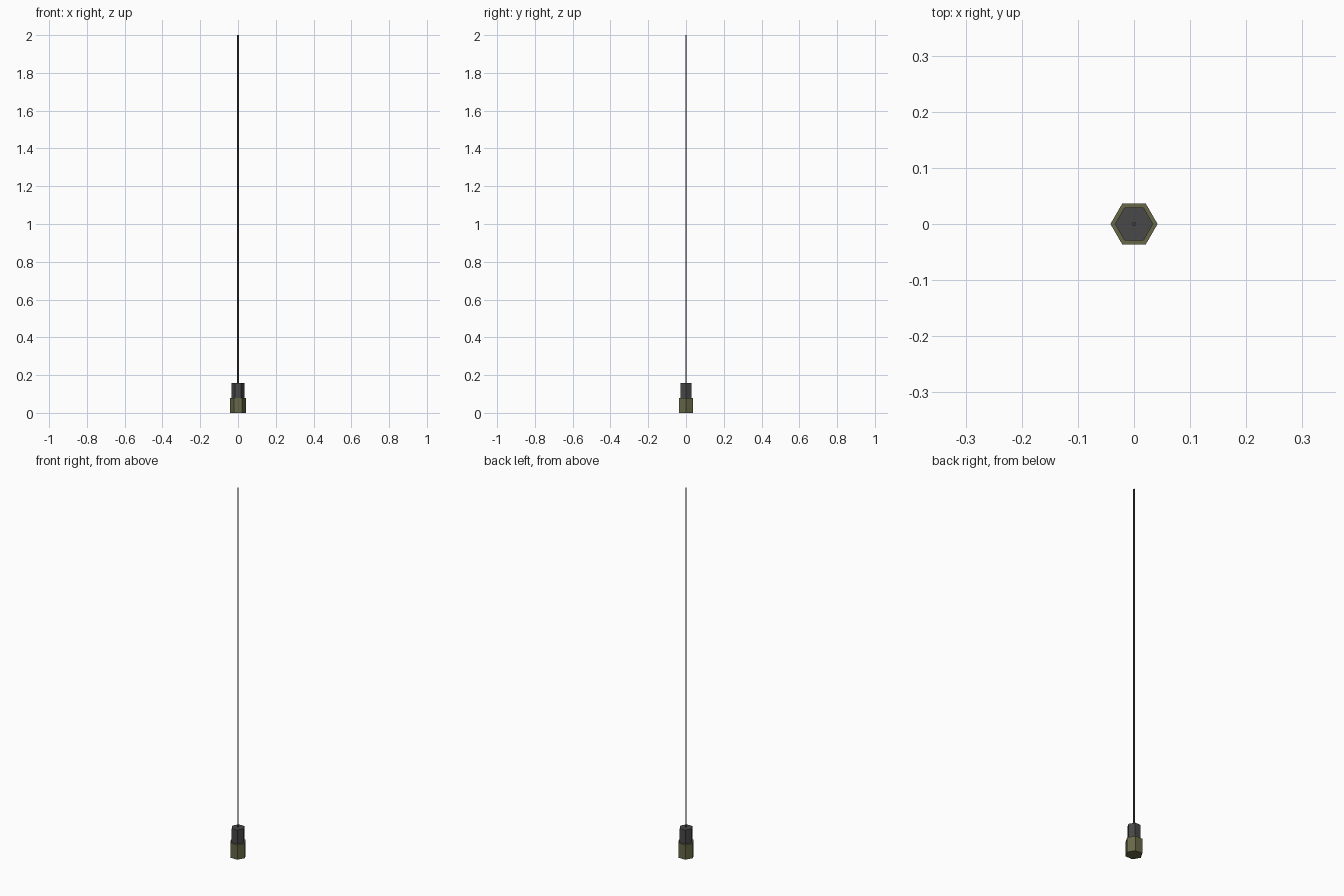
import bpy

if "Cube" in bpy.data.objects:
    bpy.data.objects.remove(bpy.data.objects["Cube"])


def material(name, rgb):
    m = bpy.data.materials.new(name)
    m.diffuse_color = (*rgb, 1.0)
    m.use_nodes = True
    m.node_tree.nodes["Principled BSDF"].inputs["Base Color"].default_value = m.diffuse_color
    return m


olive = material("olive", (0.135, 0.135, 0.066))
dark_grey = material("dark_grey", (0.065, 0.065, 0.067))


def hex_prism(name, radius, z0, z1, mat):
    """Six-sided prism with corners on the x axis."""
    bpy.ops.mesh.primitive_cylinder_add(vertices=6, radius=radius, depth=z1 - z0,
                                        location=(0, 0, (z0 + z1) / 2))
    ob = bpy.context.object
    ob.name = name
    # primitive corners start on y: turn the mesh so they lie on x
    for v in ob.data.vertices:
        v.co.x, v.co.y = v.co.y, -v.co.x
    ob.data.materials.append(mat)
    return ob


# stepped hexagonal mount
hex_prism("antenna_base", 0.042, 0.0, 0.08, olive)
hex_prism("antenna_collar", 0.034, 0.08, 0.157, dark_grey)
# thin whip rod
hex_prism("antenna_rod", 0.004, 0.157, 2.0, dark_grey)
